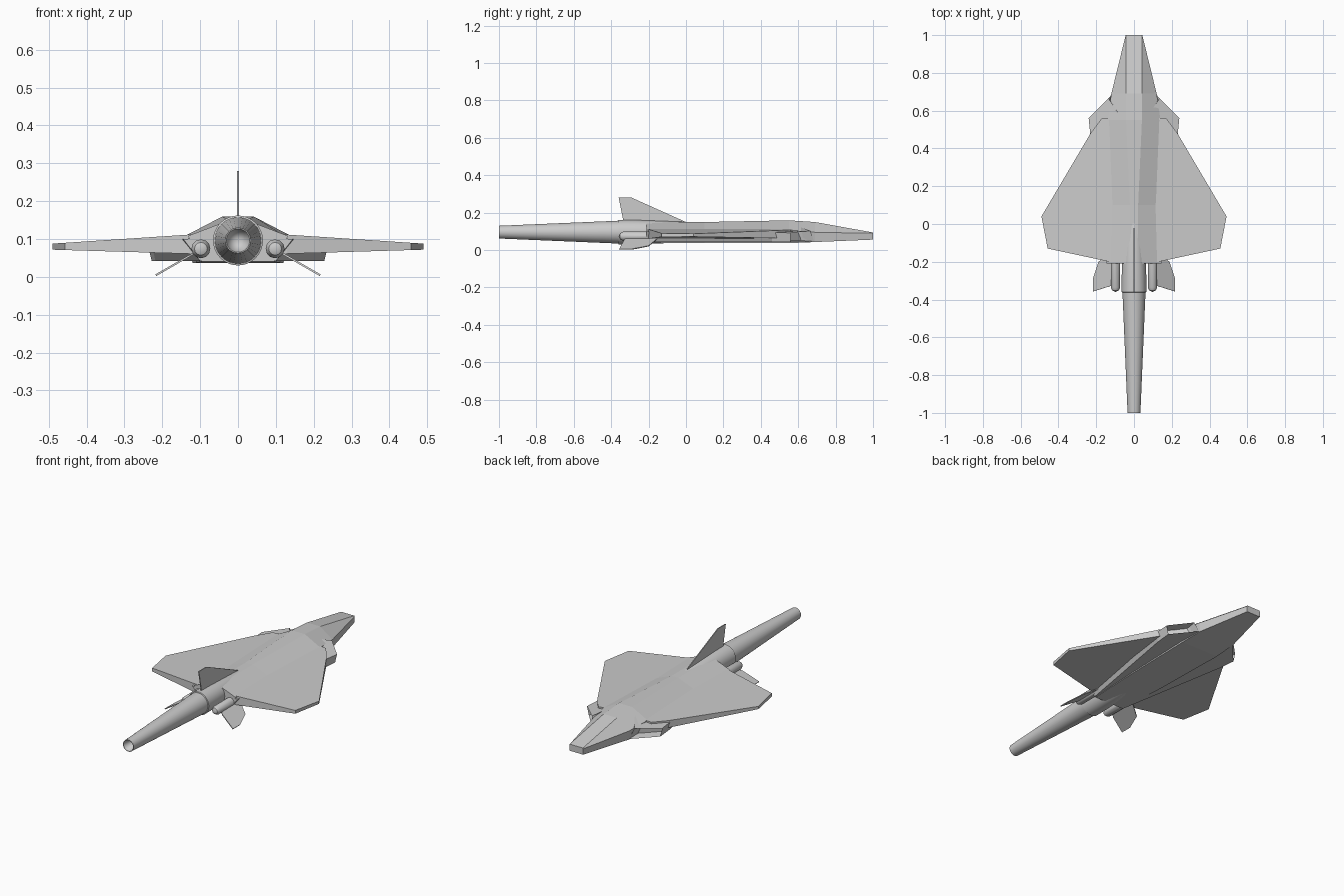
import bpy, bmesh, math
from mathutils import Vector

if "Cube" in bpy.data.objects:
    bpy.data.objects.remove(bpy.data.objects["Cube"])

grey = bpy.data.materials.new("hull grey")
grey.diffuse_color = (0.6, 0.6, 0.6, 1)
grey.use_nodes = True
grey.node_tree.nodes["Principled BSDF"].inputs["Base Color"].default_value = grey.diffuse_color


def finish(name, bm, mirror=False, smooth=False):
    bmesh.ops.recalc_face_normals(bm, faces=bm.faces)
    me = bpy.data.meshes.new(name)
    bm.to_mesh(me)
    bm.free()
    me.materials.append(grey)
    ob = bpy.data.objects.new(name, me)
    bpy.context.collection.objects.link(ob)
    if mirror:
        ob.modifiers.new("mirror", 'MIRROR').use_clip = False
    if smooth:
        bpy.ops.object.select_all(action='DESELECT')
        ob.select_set(True)
        bpy.context.view_layer.objects.active = ob
        bpy.ops.object.shade_smooth_by_angle(angle=math.radians(30))
    return ob


def loft(rings):
    """Skin equal-sized closed rings and cap both ends."""
    bm = bmesh.new()
    vs = [[bm.verts.new(p) for p in r] for r in rings]
    n = len(vs[0])
    for a, b in zip(vs, vs[1:]):
        for i in range(n):
            j = (i + 1) % n
            bm.faces.new((a[i], a[j], b[j], b[i]))
    bm.faces.new(vs[0])
    bm.faces.new(vs[-1])
    bmesh.ops.recalc_face_normals(bm, faces=bm.faces)
    return bm


def lathe(name, profile, x, z, n, mirror=False):
    """Revolve (y, radius) pairs about an axis running along y."""
    bm = bmesh.new()
    vs = []
    for y, r in profile:
        vs.append([bm.verts.new((x + r * math.cos(t), y, z + r * math.sin(t)))
                   for t in (2 * math.pi * i / n for i in range(n))])
    for a, b in zip(vs, vs[1:]):
        for i in range(n):
            j = (i + 1) % n
            bm.faces.new((a[i], a[j], b[j], b[i]))
    bmesh.ops.remove_doubles(bm, verts=bm.verts, dist=1e-5)
    return finish(name, bm, mirror, True)


def plate(name, pts, thick, mirror=False):
    """Thin slab centred on a planar outline."""
    p = [Vector(q) for q in pts]
    nrm = (p[1] - p[0]).cross(p[2] - p[0]).normalized() * thick / 2
    return finish(name, loft([[q - nrm for q in p], [q + nrm for q in p]]), mirror)


# central hull: y, top half width, top z, shoulder half width, shoulder z,
# bottom half width, bottom z
stations = [
    (1.00, .042, .094, .044, .090, .044, .056),
    (0.69, .042, .150, .120, .095, .115, .043),
    (0.55, .042, .159, .140, .108, .120, .037),
    (0.10, .022, .150, .120, .110, .110, .037),
    (-0.21, .022, .150, .132, .108, .095, .040),
]
finish("hull", loft([[(tx, y, tz), (sx, y, sz), (bx, y, bz),
                      (-bx, y, bz), (-sx, y, sz), (-tx, y, tz)]
                     for y, tx, tz, sx, sz, bx, bz in stations]))

# wings: top and bottom slope evenly towards the tips
plan = [(.05, .56), (.17, .56), (.23, .48), (.49, .04), (.457, -.13), (.13, -.20), (.05, -.20)]
finish("wing", loft([[(x, y, .057 + .030 * x) for x, y in plan],
                     [(x, y, .120 - .066 * x) for x, y in plan]]), True)

# intake trunks under the wings, with recessed slanted mouths
low = [(.05, .55, .042), (.118, .685, .046), (.228, .56, .042), (.218, .46, .042),
       (.10, -.21, .042), (.03, -.21, .042)]
high = [(.06, .55, .146), (.135, .665, .103), (.240, .56, .092), (.230, .46, .095),
        (.145, -.21, .100), (.03, -.21, .105)]
bm = loft([low, high])
mouth = max(bm.faces, key=lambda f: f.calc_center_median().y)
for f in bm.faces:
    c = f.calc_center_median()
    if c.x > .15 and c.y > .58 and abs(f.normal.z) < .6:
        mouth = f
bmesh.ops.inset_region(bm, faces=[mouth], thickness=.006, use_even_offset=True)
bmesh.ops.translate(bm, verts=list(mouth.verts), vec=(-.01, -.06, 0))
finish("intake_trunk", bm, True)

# long tapered tube with a stepped collar and a hollow end
lathe("tail_tube", [(.05, 0), (.05, .045), (0, .055), (-.27, .065), (-.36, .066),
                    (-.362, .061), (-1, .034), (-1, .031), (-.90, 0)], 0, .096, 32)

# small thruster pods
lathe("pod", [(-.15, 0), (-.15, .025), (-.335, .025), (-.352, .017), (-.36, 0)],
      .098, .074, 12, True)

# upright fin and canted lower fins
plate("top_fin", [(0, 0, .15), (0, -.29, .28), (0, -.36, .28), (0, -.33, .13)], .005)
plate("lower_fin", [(.10, -.14, .0717), (.187, -.20, .0215), (.217, -.29, .0042),
                    (.217, -.357, .0042), (.13, -.33, .0544), (.10, -.30, .0717)], .005, True)
